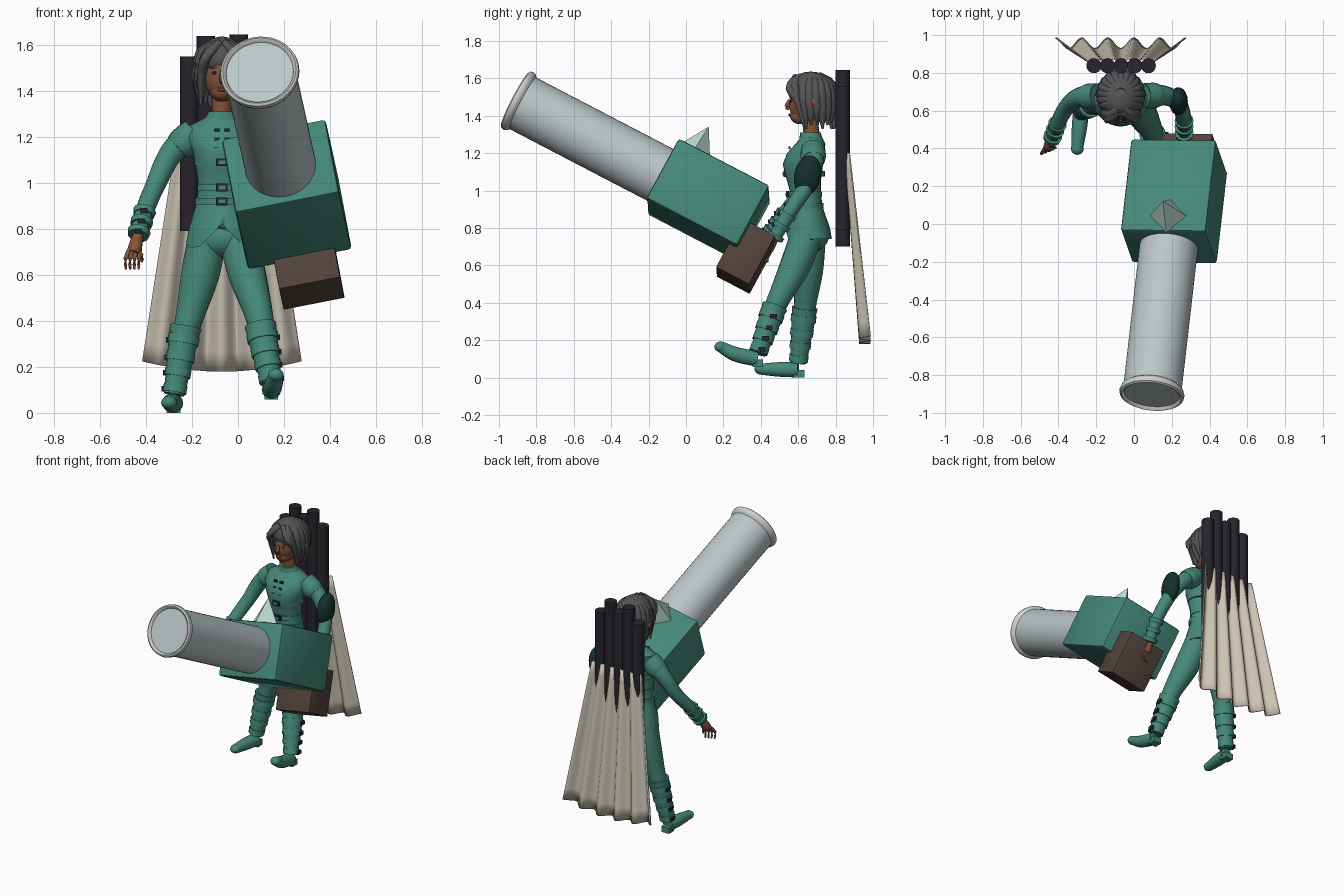
import bpy, bmesh
from math import sin, cos, pi, radians
from mathutils import Matrix, Vector

if "Cube" in bpy.data.objects:
    bpy.data.objects.remove(bpy.data.objects["Cube"], do_unlink=True)


def material(name, *rgb):
    m = bpy.data.materials.new(name)
    m.use_nodes = True
    m.diffuse_color = (*rgb, 1)
    m.node_tree.nodes["Principled BSDF"].inputs["Base Color"].default_value = (*rgb, 1)
    return m


TEAL = material("teal cloth", .06, .25, .19)
DARK = material("dark teal", .007, .03, .028)
STEEL = material("pale steel", .5, .57, .58)
RIM = material("rim grey", .62, .62, .62)
BLACK = material("charcoal", .02, .018, .025)
BROWN = material("dark brown", .085, .055, .045)
CLOTH = material("beige cloth", .6, .55, .45)
HAIR = material("grey hair", .09, .09, .095)
SKIN = material("brown skin", .24, .09, .045)
MINT = material("mint crystal", .5, .72, .65)


def finish(bm, name, mat, matrix=None, angle=40):
    if matrix:
        bm.transform(matrix)
    bmesh.ops.recalc_face_normals(bm, faces=bm.faces)
    me = bpy.data.meshes.new(name)
    bm.to_mesh(me)
    bm.free()
    me.materials.append(mat)
    me.shade_smooth()
    me.set_sharp_from_angle(angle=radians(angle))
    ob = bpy.data.objects.new(name, me)
    bpy.context.collection.objects.link(ob)
    return ob


def skin(name, rings, mat, matrix=None, angle=40, caps=True):
    """Bridge a list of point rings into one surface."""
    bm = bmesh.new()
    loops = [[bm.verts.new(p) for p in ring] for ring in rings]
    n = len(loops[0])
    for a, b in zip(loops, loops[1:]):
        for i in range(n):
            bm.faces.new((a[i], a[(i + 1) % n], b[(i + 1) % n], b[i]))
    if caps:
        bm.faces.new(loops[0])
        bm.faces.new(loops[-1])
    return finish(bm, name, mat, matrix, angle)


def limb(name, points, mat, n=14, steps=5):
    """Round tube through (x, y, z, radius) points, smoothly interpolated."""
    p = [Vector(q) for q in points]
    p = [p[0] * 2 - p[1]] + p + [p[-1] * 2 - p[-2]]
    path = []
    for a, b, c, d in zip(p, p[1:], p[2:], p[3:]):
        for s in range(steps):
            t = s / steps
            path.append((b * 2 + (c - a) * t + (a * 2 - b * 5 + c * 4 - d) * t * t
                         + (b * 3 - a - c * 3 + d) * t ** 3) / 2)
    path.append(p[-2])
    rings = []
    for i, q in enumerate(path):
        ahead, behind = path[min(i + 1, len(path) - 1)], path[max(i - 1, 0)]
        turn = (ahead - behind).to_3d().to_track_quat('Z', 'Y')
        r = max(q[3], .003)
        rings.append([q.to_3d() + turn @ Vector((r * cos(k * 2 * pi / n), r * sin(k * 2 * pi / n), 0))
                      for k in range(n)])
    return skin(name, rings, mat, angle=60)


def oval(name, rows, mat, n=28, caps=True):
    """Stack of horizontal ellipses: z, y centre, x radius, y radius."""
    return skin(name, [[(CX + rx * cos(k * 2 * pi / n), cy + ry * sin(k * 2 * pi / n), z)
                        for k in range(n)] for z, cy, rx, ry in rows], mat, caps=caps)


def lathe(name, profile, mat, matrix, n=40, caps=True):
    """Turn (y, radius) profile about the y axis."""
    return skin(name, [[(r * cos(k * 2 * pi / n), y, r * sin(k * 2 * pi / n)) for k in range(n)]
                       for y, r in profile], mat, matrix, caps=caps)


def ball(name, centre, radii, mat, tilt=0):
    bm = bmesh.new()
    bmesh.ops.create_uvsphere(bm, u_segments=20, v_segments=12, radius=1)
    return finish(bm, name, mat, Matrix.Translation(centre) @ Matrix.Rotation(radians(tilt), 4, 'X')
                  @ Matrix.Diagonal((*radii, 1)), 80)


def block(name, centre, size, mat, matrix=Matrix(), bevel=0.0):
    bm = bmesh.new()
    bmesh.ops.create_cube(bm, size=1, matrix=Matrix.Translation(centre) @ Matrix.Diagonal((*size, 1)))
    if bevel:
        bmesh.ops.bevel(bm, geom=bm.edges[:], offset=bevel, segments=2, affect='EDGES', profile=.5)
    return finish(bm, name, mat, matrix, 30)


CX = -.07

# Cannon, built in its own tilted frame
ahead = Vector((.102, .885, -.461)).normalized()
side = Vector((.98, -.02, .196))
side = (side - ahead * side.dot(ahead)).normalized()
up = side.cross(ahead)
frame = Matrix.Translation((.212, .12, .95)) @ Matrix((side, ahead, up)).transposed().to_4x4()
block("cannon_housing", (0, 0, 0), (.46, .55, .37), TEAL, frame, .015)
block("cannon_grip_box", (.023, .324, -.18), (.27, .2, .3), BROWN, frame, .004)
lathe("cannon_barrel", [(-.25, .155), (-1.155, .155)], STEEL, frame)
lathe("muzzle_rim", [(-1.12, .15), (-1.135, .168), (-1.15, .173), (-1.165, .17), (-1.172, .16),
                     (-1.165, .15), (-1.15, .145)], RIM, frame, caps=False)
bm = bmesh.new()
bmesh.ops.create_cone(bm, cap_ends=True, segments=4, radius1=.1, radius2=0, depth=.17,
                      matrix=Matrix.Translation((.018, -.185, .265)))
finish(bm, "crystal_sight", MINT, frame, 10)

# Back tubes
for i, (low, high) in enumerate([(.79, 1.55), (.72, 1.64), (.75, 1.59), (.70, 1.645), (.79, 1.56)]):
    lathe("back_tube", [(low, .04), (high, .04)], BLACK,
          Matrix.Translation((-.212 + i * .072, .838, 0)) @ Matrix.Rotation(pi / 2, 4, 'X')
          @ Matrix.Diagonal((1, 1, 1, 1)), n=20).scale.z = 1
for ob in bpy.data.objects:
    if ob.name.startswith("back_tube"):
        # Stand the tubes upright
        for v in ob.data.vertices:
            v.co.z = abs(v.co.z)

# Cape: a pleated sheet that widens downward
bm = bmesh.new()
cols, rows = 60, 12
grid = []
for j in range(rows + 1):
    t = j / rows
    line = []
    for i in range(cols + 1):
        u = i / cols * 2 - 1
        line.append(bm.verts.new((CX + u * (.195 + .15 * t),
                                  .865 + .095 * t + (.012 + .016 * t) * cos(u * 5 * pi + pi),
                                  1.2 - t * (1.02 - .045 * u * u))))
    grid.append(line)
for a, b in zip(grid, grid[1:]):
    for i in range(cols):
        bm.faces.new((a[i], a[i + 1], b[i + 1], b[i]))
cape = finish(bm, "cape", CLOTH, angle=80)
cape.modifiers.new("thickness", 'SOLIDIFY').thickness = .006

# Jacket with a front slit, straps and collar
jacket = oval("jacket", [(.72, .655, .155, .125), (.8, .65, .145, .12), (.9, .645, .115, .09),
                         (.98, .64, .102, .08), (1.06, .63, .112, .092), (1.14, .625, .128, .108),
                         (1.2, .64, .15, .1), (1.25, .665, .14, .08), (1.28, .67, .08, .06),
                         (1.3, .67, .05, .05)], TEAL)
for v in jacket.data.vertices:
    if v.co.z < .73:
        x = abs(v.co.x - CX)
        v.co.z += max(0, .1 - x) if v.co.y < .65 else .02
for z, grow in ((.92, .116), (.98, .108), (1.09, .122)):
    ry = grow - .018
    oval("jacket_strap", [(z - .015, .638, grow, ry), (z + .015, .638, grow, ry)], TEAL)
    block("strap_buckle", (CX, .633 - ry, z), (.05, .016, .034), BLACK)
    block("buckle_plate", (CX, .625 - ry, z), (.03, .008, .016), TEAL)
for z in (1.15, 1.19, 1.23):
    for s in (-1, 1):
        block("clasp", (CX + s * .022, .53 + (z - 1.15) * .3, z), (.022, .012, .014), BLACK)
oval("collar", [(1.26, .67, .085, .065), (1.31, .665, .058, .055)], TEAL)
ball("hips", (CX, .66, .76), (.13, .105, .09), TEAL)

# Legs: hip, knee, boot top, ankle, then foot heel, ball, toe
legs = {
    "right": [(-.13, .66, .78), (-.165, .655, .6), (-.21, .64, .42), (-.235, .63, .33), (-.278, .6, .08),
              (-.28, .6, .042), (-.29, .5, .044), (-.3, .4, .045)],
    "left": [(-.005, .65, .78), (.04, .585, .6), (.09, .5, .43), (.105, .46, .34), (.145, .385, .13),
             (.145, .38, .1), (.155, .265, .125), (.165, .185, .165)],
}
for name, p in legs.items():
    s = -1 if name == "right" else 1
    limb(name + "_trouser_leg", [(*q, r) for q, r in zip(p[:4], (.085, .083, .062, .055))], TEAL)
    limb(name + "_boot_shaft", [(*q, r) for q, r in zip(p[3:5], (.066, .045))], TEAL)
    limb(name + "_boot_foot", [(*q, r) for q, r in zip(p[5:], (.042, .04, .03))], TEAL)
    ball(name + "_boot_toe", p[7], (.034, .034, .028), TEAL)
    top, ankle, heel = Vector(p[3]), Vector(p[4]), Vector(p[5])
    block(name + "_boot_heel", heel + Vector((0, .005, -.022)), (.06, .055, .04), TEAL)
    axis = (ankle - top).normalized() * .018
    for f in (.05, .35, .62, .9):
        c, r = top.lerp(ankle, f), .07 - .02 * f
        limb(name + "_boot_strap", [(*(c - axis), r), (*(c + axis), r)], TEAL, steps=1)
        block(name + "_boot_buckle", c + Vector((s * r, .012, 0)), (.014, .036, .024), BLACK)
    limb(name + "_knee_flap", [(*(top - axis * 2.5), .07), (*top, .064)], TEAL, steps=1)

# Arms: shoulder, upper arm, elbow, forearm, wrist, hand
arms = {
    "right": [(-.19, .68, 1.22), (-.29, .67, 1.13), (-.355, .62, 1.0), (-.405, .53, .88), (-.435, .45, .77),
              (-.46, .385, .67)],
    "left": [(.05, .68, 1.22), (.16, .68, 1.14), (.235, .64, 1.02), (.265, .55, .88), (.265, .47, .74),
             (.255, .42, .66)],
}
for name, p in arms.items():
    limb(name + "_sleeve", [(*q, r) for q, r in zip(p[:5], (.062, .052, .044, .04, .034))], TEAL)
    a, b = Vector(p[0]), Vector(p[1])
    limb(name + "_shoulder_cap", [(*a, .065), (*a.lerp(b, .5), .068), (*a.lerp(b, .75), .06)], TEAL)
    elbow, wrist, hand = (Vector(q) for q in (p[3], p[4], p[5]))
    axis = (wrist - elbow).normalized() * .013
    for f in (.1, .5, .9):
        c = elbow.lerp(wrist, f)
        limb(name + "_bracer", [(*(c - axis), .05), (*(c + axis), .046)], TEAL, steps=1)
        block(name + "_bracer_buckle", c + Vector((0, -.045, .01)), (.03, .014, .022), BLACK)
    palm = wrist.lerp(hand, .55)
    limb(name + "_palm", [(*wrist, .024), (*palm, .03), (*wrist.lerp(hand, .75), .022)], SKIN)
    for k in range(4):
        off = Vector(((k - 1.5) * .014, (k - 1.5) * .006, 0))
        limb(name + "_finger", [(*(palm + off), .01), (*(hand + off * 1.4), .009),
                                (*(hand + off * 1.3 + Vector((0, .005, -.045))), .005)], SKIN, n=8, steps=2)
    limb(name + "_thumb", [(*palm, .011), (*(palm + Vector((.03, -.01, -.03))), .009),
                           (*(palm + Vector((.03, -.01, -.06))), .006)], SKIN, n=8, steps=2)
ball("elbow_guard", (.235, .65, 1.08), (.05, .072, .11), DARK, -12)

# Head and face
limb("neck", [(CX, .675, 1.27, .045), (CX, .66, 1.4, .042)], SKIN)
ball("head", (CX, .635, 1.465), (.075, .085, .112), SKIN)
ball("jaw", (CX, .61, 1.4), (.05, .055, .045), SKIN)
limb("nose", [(CX, .553, 1.485, .008), (CX, .54, 1.45, .013), (CX, .552, 1.438, .01)], SKIN, n=8)
ball("lips", (CX, .555, 1.405), (.02, .008, .008), BROWN)
for s in (-1, 1):
    ball("eye", (CX + s * .03, .561, 1.478), (.014, .006, .007), BLACK)
    block("eyebrow", (CX + s * .032, .56, 1.5), (.034, .009, .007), HAIR)
    ball("ear", (CX + s * .1, .685, 1.47), (.035, .022, .035), SKIN, 20)

# Hair: a cap with locks falling around the sides and back, plus a parted fringe
ball("hair_cap", (CX, .68, 1.535), (.106, .13, .1), HAIR, -12)
count = 15
for i in range(count):
    a = radians(62 + (360 - 124) * i / (count - 1))
    dx, dy = sin(a), -cos(a)
    end = 1.33 + .02 * (i % 3)
    limb("hair_lock", [(CX + .02 * dx, .68 + .03 * dy, 1.615, .02),
                       (CX + .085 * dx, .68 + .095 * dy, 1.56, .032),
                       (CX + .1 * dx, .685 + .105 * dy, 1.45, .032),
                       (CX + .09 * dx, .69 + .105 * dy, end, .006)], HAIR, n=8, steps=3)
for s in (-1, 1):
    for k in (0, 1, 2):
        limb("fringe_lock", [(CX + .01 * s, .63 - .02 * k, 1.61, .018),
                             (CX + s * (.05 + .01 * k), .585 - .015 * k, 1.585 - .02 * k, .023),
                             (CX + s * .088, .59 + .01 * k, 1.5 - .02 * k, .02),
                             (CX + s * .092, .61 + .01 * k, 1.4 - .03 * k, .005)], HAIR, n=8, steps=3)
